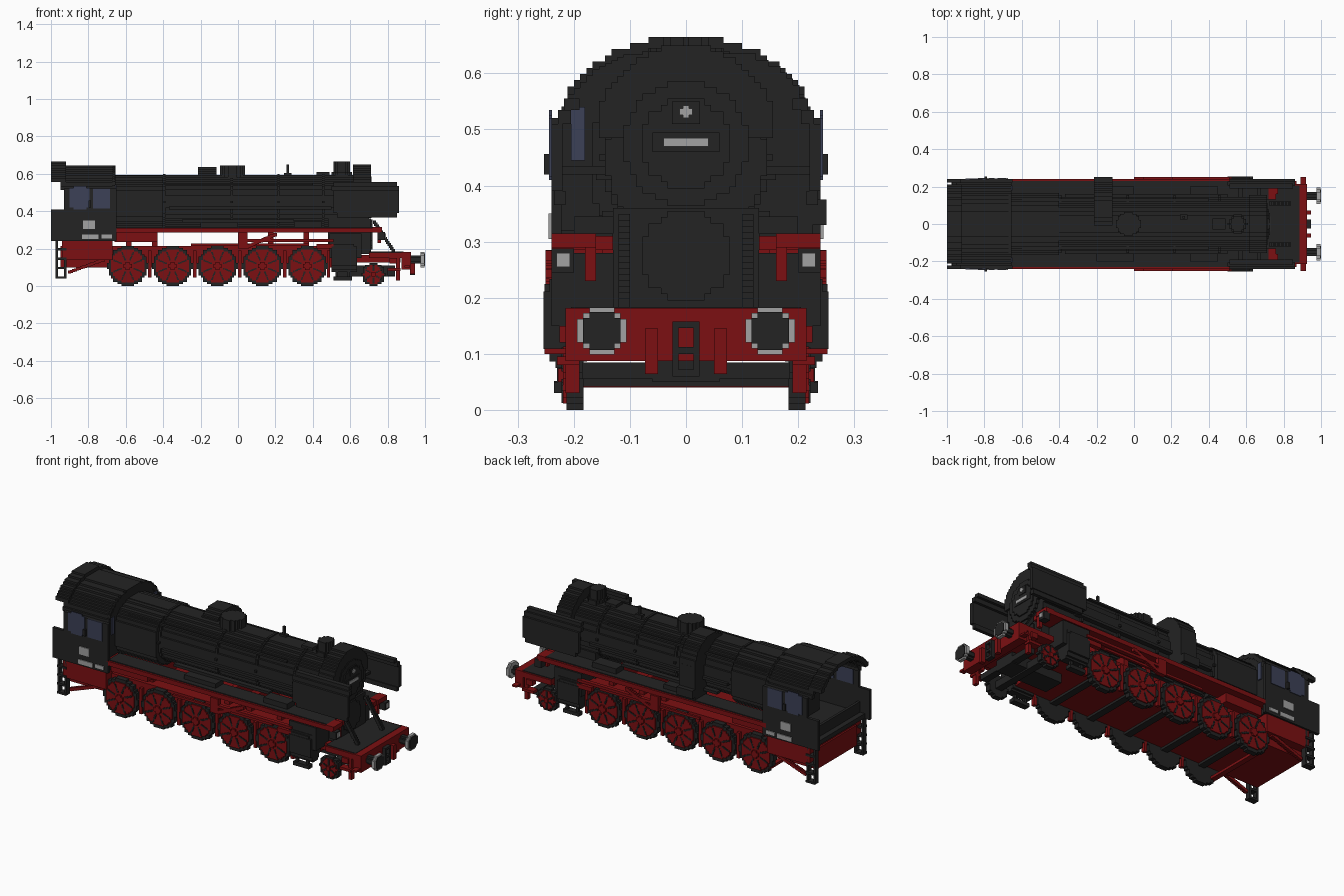
import bpy
import bmesh
import math
from mathutils import Vector

STEP = 0.0111  # size of the blocky steps on round parts

old = bpy.data.objects.get("Cube")
if old:
    bpy.data.objects.remove(old)


def material(name, colour):
    mat = bpy.data.materials.new(name)
    mat.use_nodes = True
    mat.diffuse_color = (*colour, 1)
    mat.node_tree.nodes["Principled BSDF"].inputs["Base Color"].default_value = (*colour, 1)
    return mat


black = material("soot black", (.017, .017, .017))
red = material("frame red", (.2, .005, .006))
glass = material("window blue", (.045, .053, .095))
grey = material("plate grey", (.36, .36, .36))


def build(name, mat, boxes, mirror=False):
    """One object from boxes given as x, y and z ranges, optionally mirrored in y."""
    bm = bmesh.new()
    if mirror:
        boxes = boxes + [(x, (-y[1], -y[0]), z) for x, y, z in boxes]
    for ranges in boxes:
        cube = bmesh.ops.create_cube(bm, size=1)["verts"]
        mid = Vector([(a + b) / 2 for a, b in ranges])
        size = Vector([b - a for a, b in ranges])
        for v in cube:
            v.co = v.co * size + mid
    mesh = bpy.data.meshes.new(name)
    bm.to_mesh(mesh)
    bm.free()
    mesh.materials.append(mat)
    obj = bpy.data.objects.new(name, mesh)
    bpy.context.collection.objects.link(obj)
    return obj


def block(name, mat, x, y, z, mirror=False):
    return build(name, mat, [(x, y, z)], mirror)


def rows(axis, centre, radius, span, inner=0, low=-1, power=2):
    """Boxes that make a stepped disc, ring or arch along an axis."""
    a, b = radius
    u0, v0 = centre
    count = max(3, round(2 * b / STEP))
    out = []
    for i in range(count):
        lo, hi = (2 * i / count - 1), (2 * (i + 1) / count - 1)
        if lo < low:
            continue
        t = abs(lo + hi) / 2
        w = max(1, round(a * (1 - t ** power) ** (1 / power) / STEP)) * STEP
        k = t / inner if inner else 1
        hole = a * inner * (1 - k ** power) ** (1 / power) if k < 1 else 0
        v = (v0 + lo * b, v0 + hi * b)
        parts = [(u0 - w, u0 - hole), (u0 + hole, u0 + w)] if hole else [(u0 - w, u0 + w)]
        for u in parts:
            out.append({"x": (span, u, v), "y": (u, span, v), "z": (u, v, span)}[axis])
    return out


def disc(name, mat, axis, centre, r, span, mirror=False, **kw):
    return build(name, mat, rows(axis, centre, (r, r), span, **kw), mirror)


def staircase(start, end, size, y):
    """Blocky slanted bar in the x-z plane."""
    n = math.ceil(max(abs(end[0] - start[0]), abs(end[1] - start[1])) / STEP)
    pts = [Vector(start).lerp(Vector(end), i / n) for i in range(n + 1)]
    return [((p.x - size, p.x + size), y, (p.y - size, p.y + size)) for p in pts]


# Boiler, firebox and smokebox
disc("boiler", black, "x", (0, .45), .144, (-.66, .7))
build("firebox", black, rows("x", (0, .44), (.17, .15), (-.66, -.4), power=2.6))
for i, x in enumerate((-.4, -.04, .21, .45)):
    disc(f"boiler_band_{i + 1}", black, "x", (0, .45), .15, (x, x + .012))
disc("smokebox_door", black, "x", (0, .475), .111, (.7, .715))
disc("smokebox_door_centre", black, "x", (0, .475), .08, (.715, .722))
block("smokebox_saddle", black, (.48, .71), (-.13, .13), (.17, .36))
disc("saddle_cover", black, "x", (0, .275), .08, (.71, .718))
build("boiler_pipes", black, [((-.37, .5), (.13, .16), (.41, .425)),
                              ((-.3, .3), (.12, .15), (.34, .355)),
                              ((-.6, .4), (.12, .135), (.54, .55))], True)

# Front number plate and top lamp
block("number_plate_backing", black, (.72, .726), (-.06, .06), (.46, .495))
block("number_plate", grey, (.724, .73), (-.04, .04), (.47, .485))
block("top_lamp_box", black, (.71, .726), (-.025, .025), (.51, .55))
build("top_lamp", grey, [((.724, .73), (-.012, .012), (.526, .537)),
                         ((.724, .73), (-.005, .005), (.52, .543))])

# Fittings on top of the boiler
disc("steam_dome", black, "z", (-.03, 0), .064, (.56, .645))
disc("chimney", black, "z", (.555, 0), .04, (.56, .665))
disc("chimney_opening", black, "z", (.555, 0), .05, (.57, .61))
block("whistle", black, (.26, .272), (.03, .042), (.58, .65))
block("whistle_valve", black, (.245, .285), (.025, .05), (.57, .605))
block("safety_valves", black, (.42, .49), (-.03, .03), (.58, .61))
disc("preheater", black, "x", (0, .49), .16, (.615, .71), low=-.1)
disc("turret_arch", black, "x", (.08, .49), .145, (-.215, -.115), low=-.1)
build("side_pump", black, [((-.215, -.115), (.12, .225), (.31, .5)),
                           ((-.215, -.115), (.2, .25), (.33, .375))])

# Smoke deflectors with arms
build("smoke_deflectors", black, [((.51, .86), (.22, .24), (.39, .51)),
                                  ((.53, .85), (.215, .235), (.365, .39)),
                                  ((.5, .86), (.205, .228), (.51, .535)),
                                  ((.51, .85), (.19, .217), (.535, .555)),
                                  ((.56, .58), (.12, .23), (.42, .435)),
                                  ((.66, .68), (.12, .23), (.42, .435))], True)

# Cab shell, roof and rear doorway
build("cab_side_walls", black, [((-.93, -.65), (.222, .24), (.24, .52)),
                                ((-1, -.93), (.222, .24), (.24, .41))], True)
build("cab_roof", black, rows("x", (0, .44), (.24, .205), (-.95, -.655),
                              inner=.9, low=.33, power=2.2))
build("rear_roof", black, rows("x", (0, .45), (.24, .215), (-1, -.92),
                               inner=.9, low=.46, power=2.2))
build("cab_front_wall", black, rows("x", (0, .43), (.235, .21), (-.67, -.657),
                                    low=-.55, power=2.6))
block("cab_floor", black, (-.97, -.66), (-.225, .225), (.245, .27))
block("cab_backhead", black, (-.75, -.66), (-.13, .13), (.27, .52))
block("cab_rear_panel", black, (-.94, -.925), (-.225, .225), (.25, .33))
block("cab_handrails", black, (-.8, -.785), (.24, .253), (.42, .456), True)

# Cab windows and side plates
build("cab_side_windows", glass, [((-.9, -.795), (.239, .244), (.42, .525)),
                                  ((-.775, -.685), (.239, .244), (.415, .52)),
                                  ((-.88, -.81), (.239, .244), (.41, .535))], True)
build("cab_inner_windows", glass, [((-.9, -.795), (.217, .223), (.42, .52)),
                                   ((-.775, -.685), (.217, .223), (.42, .515))], True)
block("cab_front_windows", glass, (-.658, -.65), (.18, .205), (.445, .54), True)
build("cab_plates", grey, [((-.83, -.765), (.239, .245), (.305, .35)),
                           ((-.835, -.745), (.239, .245), (.25, .275)),
                           ((-.73, -.675), (.239, .245), (.255, .275))], True)

# Running boards with black walkways
build("running_boards", red, [((-.67, .76), (.13, .24), (.285, .31)),
                              ((.72, .77), (.16, .24), (.29, .315)),
                              ((.745, .765), (.16, .18), (.23, .29))], True)
build("walkways", black, [((-.655, .72), (.13, .229), (.309, .315))], True)
build("walkway_boxes", black, [((-.2, 0), (.13, .2), (.31, .34)),
                               ((.3, .45), (.13, .2), (.31, .345))], True)
block("front_lamp_boxes", black, (.745, .785), (.2, .24), (.245, .288), True)
block("front_lamps", grey, (.784, .79), (.207, .231), (.255, .28), True)

# Main frame and the structure under the cab
block("main_frame", red, (-.95, .62), (-.18, .18), (.1, .215))
build("frame_uprights", red, [((x, x + .03), (-.15, .15), (.2, .29))
                              for x in (-.6, -.46, .02, .16, .35)])
block("firebox_underside", red, (-.66, -.43), (-.2, .2), (.235, .29))
block("cab_support", red, (-.94, -.67), (-.23, .23), (.14, .245))
block("rear_cross_beam", red, (-.68, -.65), (-.21, .21), (.04, .055))
build("rear_pipes", red, staircase((-.9, .075), (-.72, .14), .008, (.2, .22)), True)

# Ladders at the rear of the cab
ladder = [((x, x + .012), (.2, .23), (.04, .245)) for x in (-.975, -.93)]
ladder += [((-.975, -.918), (.2, .235), (z, z + .012)) for z in (.04, .09, .14, .19)]
build("cab_ladders", black, ladder, True)


def wheel(name, x, r, spokes):
    """Pair of black tyres with red centres and dark spoke gaps."""
    disc(name + "_tyres", black, "y", (x, r), r, (.183, .213), True)
    disc(name + "_centres", red, "y", (x, r), r * .82, (.212, .219), True)
    gaps = []
    for i in range(spokes):
        a = math.tau * (i + .5) / spokes
        d = Vector((math.cos(a), math.sin(a)))
        hub = Vector((x, r))
        gaps += staircase(hub + d * r * .35, hub + d * r * .72, .0045, (.216, .222))
    build(name + "_gaps", black, gaps, True)
    disc(name + "_hubs", red, "y", (x, r), r * .2, (.218, .228), True)
    block(name + "_axle", black, (x - .02, x + .02), (-.19, .19), (r - .02, r + .02))


for i in range(5):
    wheel(f"driving_wheel_{i + 1}", -.59 + .24 * i, .107, 8)
wheel("leading_wheel", .724, .062, 6)

# Brake hangers between the wheels
build("brake_hangers", red, [((x, x + .018), (.185, .205), (.045, .19))
                             for x in (-.48, -.24, 0, .24, .475)], True)

# Rods and valve gear
build("rods", red, [((.02, .51), (.228, .25), (.235, .25)),
                    ((-.25, .38), (.222, .235), (.215, .228)),
                    ((.42, .52), (.225, .25), (.2, .225)),
                    ((.0, .05), (.225, .25), (.2, .285))], True)
build("valve_gear", red, staircase((.05, .21), (.2, .275), .009, (.228, .25)), True)

# Cylinders
build("cylinders", black, rows("x", (.21, .16), (.042, .085), (.5, .635), power=3), True)
build("valve_chests", black, [((.49, .66), (.12, .24), (.15, .28)),
                              ((.51, .62), (.21, .252), (.12, .225)),
                              ((.51, .61), (.2, .235), (.03, .05)),
                              ((.52, .535), (.21, .225), (.04, .1)),
                              ((.585, .6), (.21, .225), (.04, .1))], True)

# Front platform, leading truck and steps
block("front_frame", red, (.6, .87), (-.16, .16), (.125, .165))
block("front_platform", red, (.7, .89), (-.215, .215), (.15, .18))
block("platform_deck", black, (.7, .885), (-.205, .205), (.179, .184))
block("leading_truck", black, (.52, .84), (-.06, .06), (.05, .11))
block("truck_beam", black, (.8, .84), (-.185, .185), (.055, .085))
build("platform_struts", black, staircase((.73, .34), (.83, .19), .009, (.1, .12)), True)
build("front_steps", red, [((.845, .865), (.19, .215), (.03, .15)),
                           ((.8, .87), (.19, .23), (.08, .095)),
                           ((.81, .85), (.19, .225), (.12, .15))], True)

# Buffer beam, buffers and coupling
block("buffer_beam", red, (.875, .925), (-.215, .215), (.087, .182))
block("beam_ends", red, (.89, .92), (.2, .252), (.1, .11), True)
for side in (-1, 1):
    label = "left" if side < 0 else "right"
    spot = (side * .15, .141)
    disc(label + "_buffer_stem", black, "x", spot, .022, (.92, .98))
    disc(label + "_buffer_rim", grey, "x", spot, .042, (.977, .996))
    disc(label + "_buffer_face", black, "x", spot, .034, (.994, 1))
block("brake_hoses", red, (.92, .945), (.05, .073), (.064, .145), True)
build("coupling_sides", black, [((.92, .945), (.013, .024), (.06, .158))], True)
build("coupling_links", black, [((.92, .945), (-.024, .024), (z, z + .012))
                                for z in (.06, .1, .146)])
